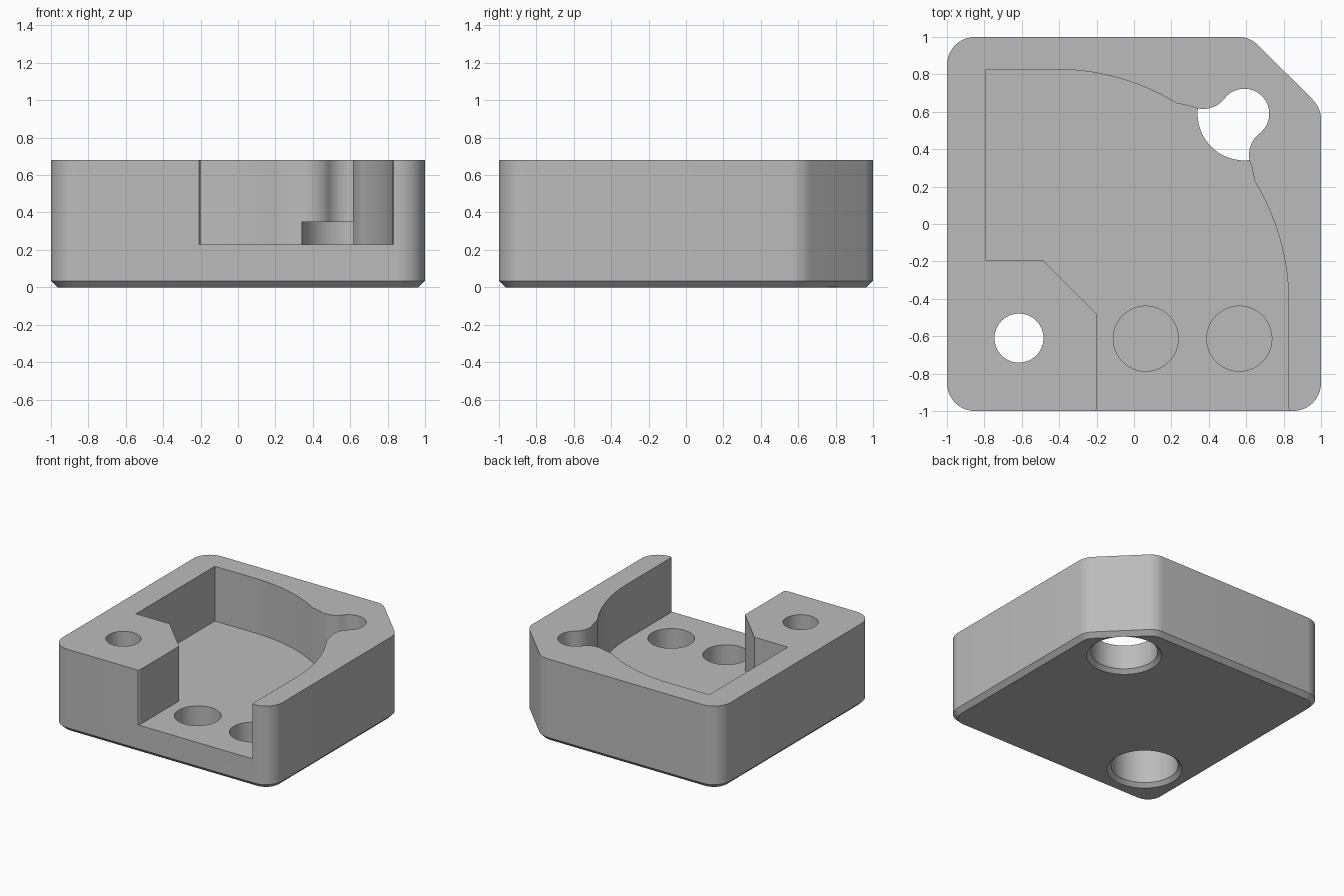
import bpy, bmesh
from math import sin, cos, radians, atan2, degrees, pi, tan
from mathutils import Vector

cube = bpy.data.objects.get("Cube")
if cube:
    bpy.data.objects.remove(cube, do_unlink=True)

grey = bpy.data.materials.new("grey plastic")
grey.use_nodes = True
GREY = (0.5, 0.5, 0.5, 1)
grey.diffuse_color = GREY
grey.node_tree.nodes["Principled BSDF"].inputs["Base Color"].default_value = GREY


def arc(center, r, start, end, steps):
    """Points on an arc, angles in degrees."""
    angles = [radians(start + (end - start) * i / steps) for i in range(steps + 1)]
    return [(center[0] + r * cos(a), center[1] + r * sin(a)) for a in angles]


def fillet(corners, r, steps=10):
    """Round every corner of a convex counter-clockwise outline."""
    out = []
    for i, c in enumerate(corners):
        p = Vector(c)
        to_prev = (Vector(corners[i - 1]) - p).normalized()
        to_next = (Vector(corners[(i + 1) % len(corners)]) - p).normalized()
        half = to_prev.angle(to_next) / 2
        center = p + (to_prev + to_next).normalized() * r / sin(half)
        first = p + to_prev * r / tan(half) - center
        start = degrees(atan2(first.y, first.x))
        out += arc(center, r, start, start + 180 - degrees(2 * half), steps)
    return out


def prism(name, outline, z0, z1, bottom_chamfer=0):
    """Extrude an outline upward, optionally chamfering its lower rim."""
    bm = bmesh.new()
    base = bm.faces.new([bm.verts.new((x, y, z0)) for x, y in outline])
    top = bmesh.ops.extrude_face_region(bm, geom=[base], use_keep_orig=True)["geom"]
    bmesh.ops.translate(bm, vec=(0, 0, z1 - z0),
                        verts=[g for g in top if isinstance(g, bmesh.types.BMVert)])
    bmesh.ops.recalc_face_normals(bm, faces=bm.faces)
    if bottom_chamfer:
        rim = [e for e in bm.edges if all(abs(v.co.z - z0) < 1e-5 for v in e.verts)]
        bmesh.ops.bevel(bm, geom=rim, offset=bottom_chamfer, segments=1, affect='EDGES')
    return finish(name, bm)


def turned_cutter(name, center, rings, steps=64):
    """Stack of circles given as (radius, z), closed at both ends."""
    bm = bmesh.new()
    loops = [[bm.verts.new((center[0] + r * cos(2 * pi * i / steps),
                            center[1] + r * sin(2 * pi * i / steps), z))
              for i in range(steps)] for r, z in rings]
    for low, high in zip(loops, loops[1:]):
        for i in range(steps):
            j = (i + 1) % steps
            bm.faces.new((low[i], low[j], high[j], high[i]))
    bm.faces.new(loops[0][::-1])
    bm.faces.new(loops[-1])
    bmesh.ops.recalc_face_normals(bm, faces=bm.faces)
    return finish(name, bm)


def finish(name, bm):
    mesh = bpy.data.meshes.new(name)
    bm.to_mesh(mesh)
    bm.free()
    mesh.materials.append(grey)
    ob = bpy.data.objects.new(name, mesh)
    bpy.context.collection.objects.link(ob)
    return ob


# Block with one clipped corner, rounded uprights and a chamfered base
HEIGHT, FLOOR, BORE_TOP = 0.68, 0.23, 0.35
block = prism("corner_block",
              fillet([(-1, -1), (1, -1), (1, 0.62), (0.62, 1), (-1, 1)], 0.15),
              0, HEIGHT, 0.035)

# Pocket outline: half of the curved wall, mirrored across the diagonal
POST, LOBE, POST_R = (0.59, 0.59), (0.76, 0.37), 0.133
gap = Vector(POST) - Vector(LOBE)
facing = degrees(atan2(gap.y, gap.x))
half_wall = (arc((-0.42, -0.42), 1.247, 0, 31.3, 24)
             + arc(LOBE, gap.length - POST_R, 205, facing, 14)
             + arc(POST, POST_R, facing - 180, 45, 20)[1:])
wall = half_wall + [(y, x) for x, y in half_wall[-2::-1]]
pocket = [(-0.79, 0.827), (-0.79, -0.195), (-0.485, -0.195), (-0.2, -0.48),
          (-0.2, -0.988), (-0.208, -1.0), (-0.208, -1.2),
          (0.832, -1.2), (0.832, -1.0), (0.827, -0.985)]
cutters = [prism("pocket_cutter", pocket + wall, FLOOR, HEIGHT + 0.2)]

# Screw bores, wide and chamfered at the base; the far one opens into the pocket
HOLE = (-0.615, -0.61)
for name, center in (("near", HOLE), ("far", POST)):
    cutters.append(turned_cutter(name + "_bore_cutter", center,
                                 [(0.285, -0.005), (0.25, 0.03), (0.25, BORE_TOP)]))
cutters.append(turned_cutter("screw_hole_cutter", HOLE, [(0.131, 0.2), (0.131, 0.9)]))
cutters.append(turned_cutter("post_hole_cutter", POST, [(POST_R - 0.0005, 0.2), (POST_R - 0.0005, 0.9)]))

# Two blind round recesses in the pocket floor
for i, x in enumerate((0.063, 0.563)):
    cutters.append(turned_cutter(f"recess_cutter_{i + 1}", (x, -0.613),
                                 [(0.174, 0.04), (0.174, 0.4)]))

for cutter in cutters:
    cutter.hide_render = True
    cutter.hide_set(True)
    cut = block.modifiers.new(cutter.name, 'BOOLEAN')
    cut.operation, cut.solver, cut.object = 'DIFFERENCE', 'EXACT', cutter

# Apply the cuts, drop the cutters and smooth the curved walls
bpy.ops.object.select_all(action='DESELECT')
bpy.context.view_layer.objects.active = block
block.select_set(True)
for cut in list(block.modifiers):
    bpy.ops.object.modifier_apply(modifier=cut.name)
for cutter in cutters:
    bpy.data.objects.remove(cutter, do_unlink=True)
bpy.ops.object.shade_smooth_by_angle(angle=radians(30))
